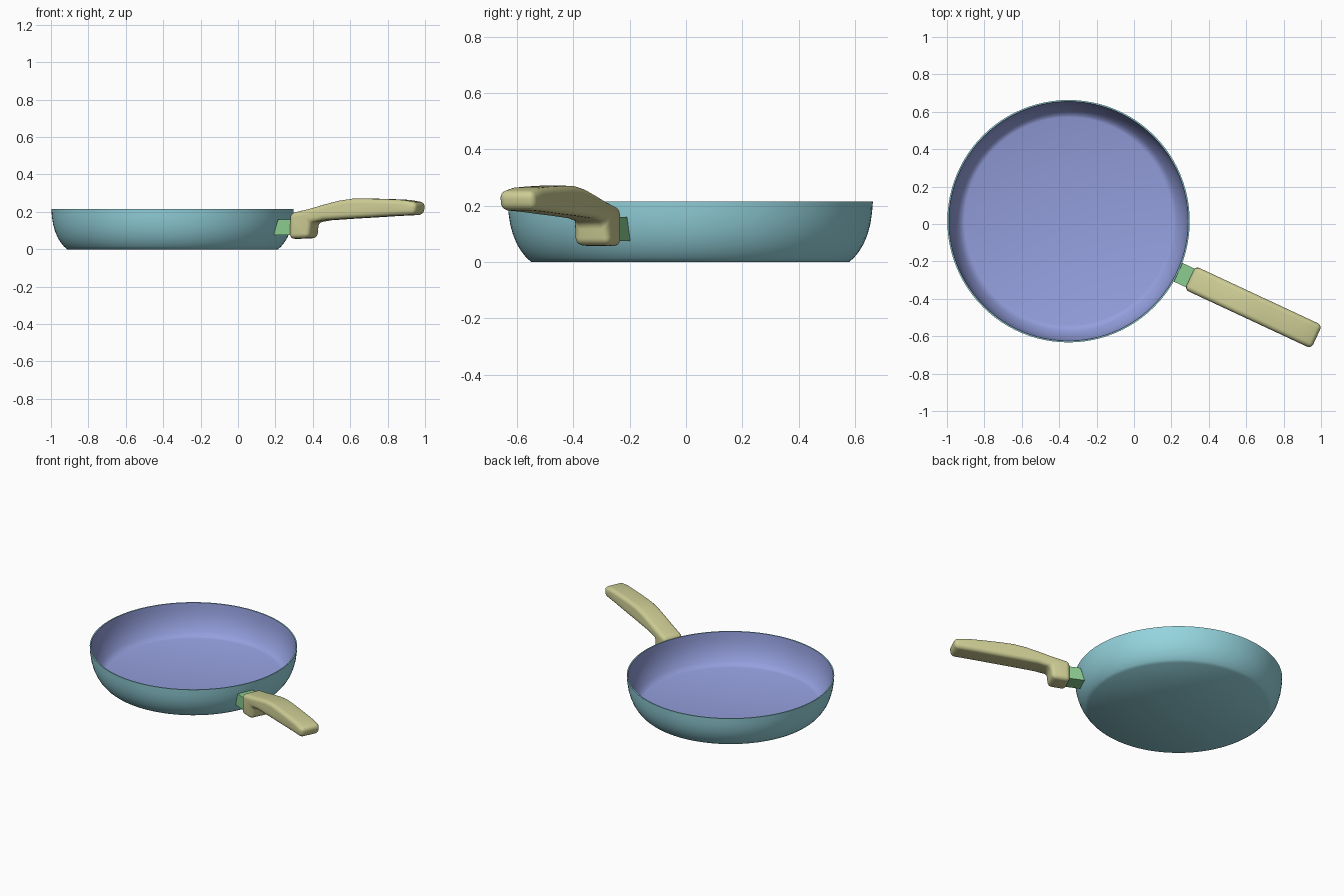
import bpy, bmesh, math
from mathutils import Matrix, Vector

cube = bpy.data.objects.get("Cube")
if cube:
    bpy.data.objects.remove(cube, do_unlink=True)

PAN_CENTRE = Vector((-0.35, 0.015, 0))
HANDLE_ANGLE = math.radians(-25)


def material(name, rgb):
    m = bpy.data.materials.new(name)
    m.use_nodes = True
    m.diffuse_color = (*rgb, 1)
    m.node_tree.nodes["Principled BSDF"].inputs["Base Color"].default_value = (*rgb, 1)
    return m


teal = material("teal_enamel", (0.30, 0.66, 0.73))
violet = material("violet_lining", (0.30, 0.35, 0.73))
green = material("green_bracket", (0.26, 0.61, 0.28))
straw = material("straw_handle", (0.61, 0.61, 0.30))


def finish(bm, name, mats):
    bmesh.ops.recalc_face_normals(bm, faces=bm.faces)
    mesh = bpy.data.meshes.new(name)
    bm.to_mesh(mesh)
    bm.free()
    obj = bpy.data.objects.new(name, mesh)
    bpy.context.collection.objects.link(obj)
    obj.location = PAN_CENTRE
    for m in mats:
        mesh.materials.append(m)
    bpy.ops.object.select_all(action="DESELECT")
    obj.select_set(True)
    bpy.context.view_layer.objects.active = obj
    return obj


def extrude_profile(profile, width):
    """Side outline (distance from pan centre, height) widened across the handle."""
    bm = bmesh.new()
    face = bm.faces.new([bm.verts.new((r, -width / 2, z)) for r, z in profile])
    out = bmesh.ops.extrude_face_region(bm, geom=[face])
    verts = [v for v in out["geom"] if isinstance(v, bmesh.types.BMVert)]
    bmesh.ops.translate(bm, verts=verts, vec=(0, width, 0))
    return bm


# Pan: flat base, curved wall, thin rim, lining back down to the floor
wall = [(0.563, 0), (0.580, 0.014), (0.598, 0.036), (0.615, 0.064), (0.629, 0.098),
        (0.639, 0.135), (0.645, 0.175), (0.648, 0.215)]
lining = [(r - 0.008, max(z, 0.008)) for r, z in reversed(wall)]
lining[0] = (0.640, 0.215)
bm = bmesh.new()
chain = [bm.verts.new((r, 0, z)) for r, z in [(0, 0)] + wall + lining + [(0, 0.008)]]
edges = [bm.edges.new(pair) for pair in zip(chain, chain[1:])]
bmesh.ops.spin(bm, geom=chain + edges, cent=(0, 0, 0), axis=(0, 0, 1),
               angle=math.tau, steps=96, use_duplicate=False)
bmesh.ops.remove_doubles(bm, verts=bm.verts, dist=0.0005)
bmesh.ops.recalc_face_normals(bm, faces=bm.faces)
for f in bm.faces:
    c = f.calc_center_median()
    inward = f.normal.x * c.x + f.normal.y * c.y < -0.01
    floor = f.normal.z > 0.9 and c.z < 0.1
    f.material_index = int(inward or floor)
finish(bm, "pan", [teal, violet])
bpy.ops.object.shade_smooth_by_angle(angle=math.radians(40))

# Bracket between wall and handle
bm = extrude_profile([(0.622, 0.075), (0.740, 0.075), (0.740, 0.160), (0.648, 0.160)], 0.11)
bracket = finish(bm, "handle_bracket", [green])
bracket.rotation_euler.z = HANDLE_ANGLE

# Handle: short leg at the pan, then a gently arched grip
outline = [(0.715, 0.055), (0.832, 0.060), (0.840, 0.143), (0.92, 0.155), (1.05, 0.163),
           (1.20, 0.171), (1.32, 0.178), (1.458, 0.184), (1.468, 0.250), (1.38, 0.264),
           (1.28, 0.268), (1.16, 0.271), (1.08, 0.270), (1.00, 0.259), (0.92, 0.240),
           (0.82, 0.214), (0.718, 0.192)]
handle = finish(extrude_profile(outline, 0.138), "handle", [straw])
handle.rotation_euler.z = HANDLE_ANGLE
bevel = handle.modifiers.new("rounded_edges", "BEVEL")
bevel.width = 0.026
bevel.segments = 5
bevel.limit_method = "ANGLE"
bevel.angle_limit = math.radians(30)
bpy.ops.object.modifier_apply(modifier=bevel.name)
bpy.ops.object.shade_smooth_by_angle(angle=math.radians(50))
